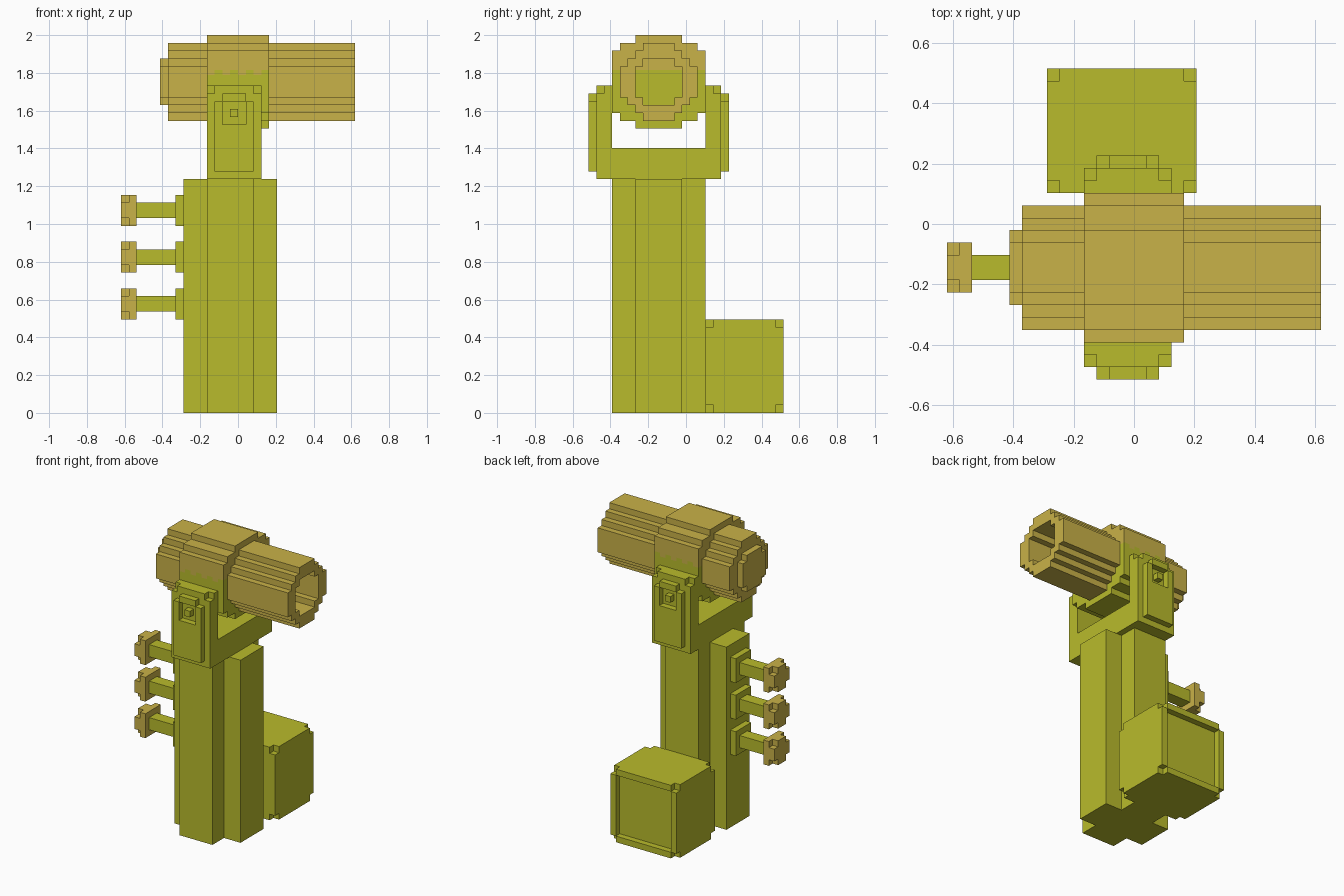
import bpy, bmesh

if "Cube" in bpy.data.objects:
    bpy.data.objects.remove(bpy.data.objects["Cube"])

V = 2 / 48.5          # one block of the stepped style; all sizes below are in blocks
CY, CZ = -3.5, 42.5   # barrel axis


def material(name, rgb):
    m = bpy.data.materials.new(name)
    m.diffuse_color = (*rgb, 1)
    m.use_nodes = True
    m.node_tree.nodes["Principled BSDF"].inputs["Base Color"].default_value = m.diffuse_color
    return m


OLIVE = material("olive", (0.485, 0.497, 0.025))
TAN = material("tan", (0.584, 0.445, 0.065))


def stair(corners, cu=0, cv=0):
    """Closed stepped outline from the outer corners of one quadrant (top to side)."""
    q = []
    for i, (u, v) in enumerate(corners):
        if i:
            q.append((corners[i - 1][0], v))
        q.append((u, v))
    pts = (q + [(u, -v) for u, v in reversed(q)] + [(-u, -v) for u, v in q]
           + [(-u, v) for u, v in reversed(q)])
    return [(u + cu, v + cv) for u, v in pts]


def rect(u0, u1, v0, v1):
    return [(u0, v0), (u1, v0), (u1, v1), (u0, v1)]


def prism(bm, pts, axis, lo, hi):
    """Extrude a 2D outline along x (0), y (1) or z (2)."""
    def place(u, v, w):
        return [c * V for c in ((w, u, v), (u, w, v), (u, v, w))[axis]]
    face = bm.faces.new([bm.verts.new(place(u, v, lo)) for u, v in pts])
    top = bmesh.ops.extrude_face_region(bm, geom=[face], use_keep_orig=True)["geom"]
    step = [0, 0, 0]
    step[axis] = (hi - lo) * V
    bmesh.ops.translate(bm, vec=step, verts=[g for g in top if isinstance(g, bmesh.types.BMVert)])


def make(name, mat, *prisms):
    bm = bmesh.new()
    for p in prisms:
        prism(bm, *p)
    bmesh.ops.recalc_face_normals(bm, faces=bm.faces)
    me = bpy.data.meshes.new(name)
    bm.to_mesh(me)
    bm.free()
    me.materials.append(mat)
    ob = bpy.data.objects.new(name, me)
    bpy.context.collection.objects.link(ob)
    return ob


def cut(ob, *prisms):
    """Carve a recess, then drop the cutter."""
    cutter = make("cutter", ob.data.materials[0], *prisms)
    cutter.hide_render = True
    mod = ob.modifiers.new("recess", "BOOLEAN")
    mod.operation, mod.solver, mod.object = "DIFFERENCE", "EXACT", cutter
    bpy.context.view_layer.update()
    dg = bpy.context.evaluated_depsgraph_get()
    me = bpy.data.meshes.new_from_object(ob.evaluated_get(dg))
    ob.modifiers.clear()
    ob.data = me
    bpy.data.objects.remove(cutter)


# column with a cross-shaped section
make("column", OLIVE, (stair([(3, 6), (6, 3)], -1, CY), 2, 0, 30))

# box behind the column: notched corners, framed back panel
box = make("rear_box", OLIVE, (rect(-7, 5, 0, 12), 1, 3.5, 11.5),
           (stair([(5, 6), (6, 5)], -1, 6), 1, 2.5, 3.5))
back = make("rear_box_frame", OLIVE, (stair([(5, 6), (6, 5)], -1, 6), 1, 11.5, 12.5))
cut(back, (rect(-6, 4, 1, 11), 1, 11, 13))

# three knobs on the left side
for i, z in enumerate((14, 20, 26), 1):
    make(f"knob_stem_{i}", OLIVE,
         (rect(CY - 2, CY + 2, z - 2, z + 2), 0, -8, -7),
         (rect(CY - 1, CY + 1, z - 1, z + 1), 0, -13, -8))
    make(f"knob_head_{i}", TAN,
         (rect(CY - 2, CY + 2, z - 2, z + 2), 0, -14, -13),
         (stair([(1, 2), (2, 1)], CY, z), 0, -15, -14))

# fork: U-shaped yoke with a notched outer layer on each arm
make("fork", OLIVE, ([(-10.5, 30), (3.5, 30), (3.5, 42), (2.5, 42), (2.5, 34),
                      (-9.5, 34), (-9.5, 42), (-10.5, 42)], 0, -4, 3))
arm = [(-4, 30), (3, 30), (3, 41), (2, 41), (2, 42), (-3, 42), (-3, 41), (-4, 41)]
plate = [(-3, 31), (2, 31), (2, 40), (1, 40), (1, 41), (-2, 41), (-2, 40), (-3, 40)]
for side, s in (("front", -1), ("back", 1)):
    def span(a, b):
        return sorted((CY + s * a, CY + s * b))
    make(f"fork_arm_{side}", OLIVE, (arm, 1, *span(7, 8)))
    p = make(f"fork_plate_{side}", OLIVE, (plate, 1, *span(8, 9)))
    cut(p, (rect(-2, 1, 37, 40), 1, *span(7.5, 9.5)))
    make(f"pivot_bolt_{side}", OLIVE, (rect(-1, 0, 38, 39), 1, *span(8, 9)))

# barrel with an open muzzle and a rear cap
bore = stair([(2, 3), (3, 2)], CY, CZ)
barrel = make("barrel", TAN, (stair([(2, 5), (3, 4), (4, 3), (5, 2)], CY, CZ), 0, -9, 15))
cut(barrel, (bore, 0, -8, 16))
make("barrel_cap", TAN, (bore, 0, -10, -9))

# collar around the barrel: olive below, tan above, with a toothed colour edge
collar = make("collar", OLIVE, (stair([(3, 6), (5, 5), (6, 4)], CY, CZ), 0, -4, 4))
collar.data.materials.append(TAN)
bm = bmesh.new()
bm.from_mesh(collar.data)
LOW, HIGH = 43.4, 44
cuts = [((x * V, 0, 0), (1, 0, 0)) for x in range(-3, 4)]
cuts += [((0, 0, z * V), (0, 0, 1)) for z in (LOW, HIGH)]
for co, no in cuts:
    bmesh.ops.bisect_plane(bm, geom=bm.verts[:] + bm.edges[:] + bm.faces[:],
                           plane_co=co, plane_no=no)
for f in bm.faces:
    c = f.calc_center_median() / V
    f.material_index = int(c.z > (HIGH if int(c.x + 4) % 2 else LOW))
bm.to_mesh(collar.data)
bm.free()
